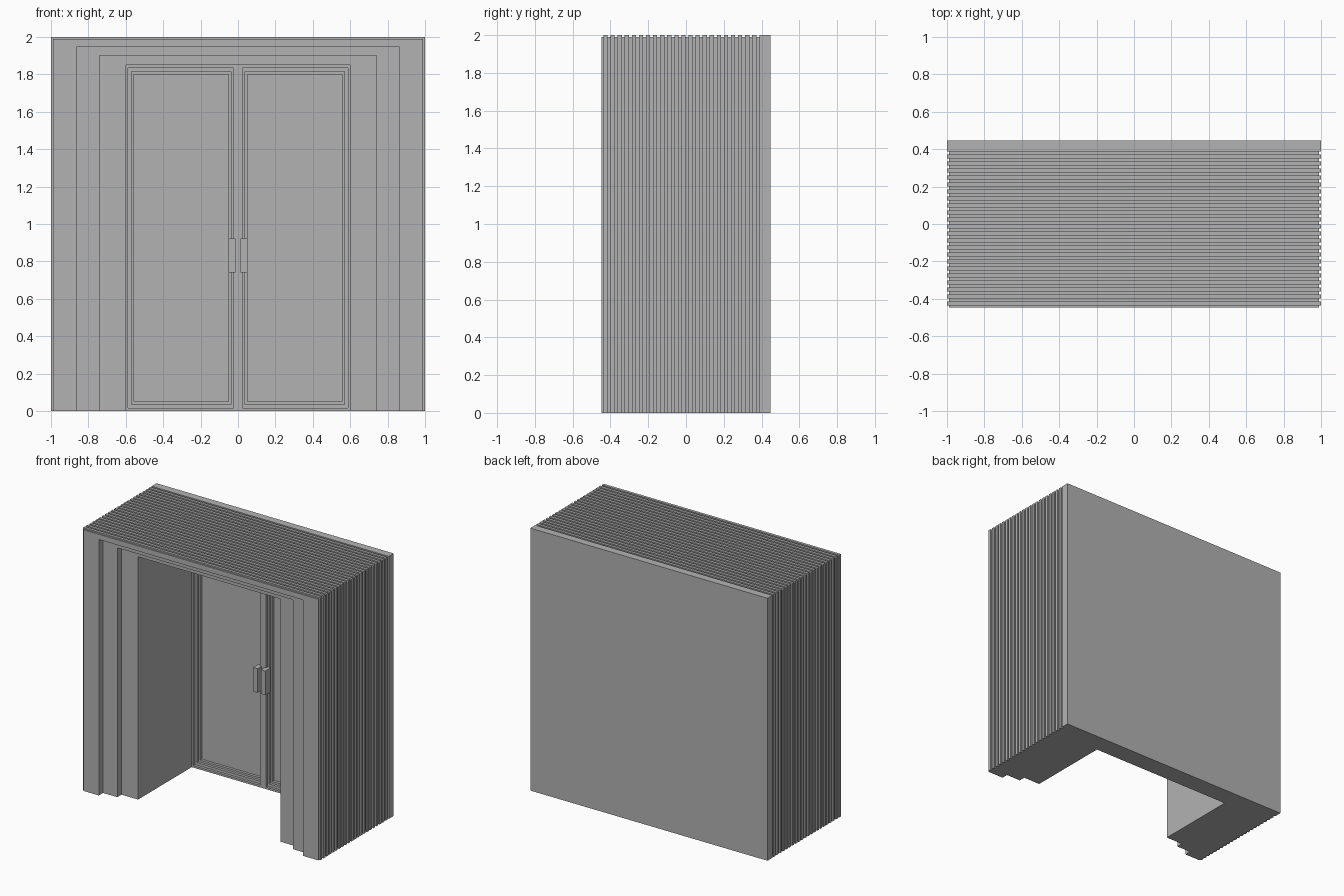
import bpy
import bmesh

cube = bpy.data.objects.get("Cube")
if cube:
    bpy.data.objects.remove(cube, do_unlink=True)

# Single grey material
grey = bpy.data.materials.new("plain_grey")
grey.use_nodes = True
colour = (0.448, 0.448, 0.448, 1)
grey.diffuse_color = colour
grey.node_tree.nodes["Principled BSDF"].inputs["Base Color"].default_value = colour


def finish(name, bm, mirror=False):
    """Turn a bmesh into a grey object, optionally mirrored across x = 0."""
    mesh = bpy.data.meshes.new(name)
    bm.to_mesh(mesh)
    bm.free()
    mesh.materials.append(grey)
    obj = bpy.data.objects.new(name, mesh)
    bpy.context.collection.objects.link(obj)
    if mirror:
        obj.modifiers.new("mirror", "MIRROR").use_axis[0] = True
    return obj


def bridge(bm, loops, closed):
    """Join successive equal-length vertex loops with quads."""
    for a, b in zip(loops, loops[1:]):
        n = len(a)
        for i in range(n if closed else n - 1):
            j = (i + 1) % n
            bm.faces.new((a[i], a[j], b[j], b[i]))


# Portal: arch outlines (half width, top, y) from the door, out the stepped
# opening, across the front and back along the ribbed outside
FRONT, BACK, DOOR = -0.447, 0.447, 0.30
STEP = 0.05
inner, outer = (0.99, 1.99), (1.0, 2.0)
outline = [
    (0.60, 1.85, DOOR), (0.60, 1.85, FRONT + 2 * STEP),
    (0.74, 1.90, FRONT + 2 * STEP), (0.74, 1.90, FRONT + STEP),
    (0.86, 1.95, FRONT + STEP), (0.86, 1.95, FRONT),
    (*inner, FRONT),
]
RIBS, PITCH, RIB_WIDTH = 22, 0.0375, 0.022
for i in range(RIBS):
    y = FRONT + 0.01 + i * PITCH
    end = y + RIB_WIDTH
    outline += [(*inner, y), (*outer, y), (*outer, end), (*inner, end)]
slab = FRONT + 0.01 + RIBS * PITCH
outline += [(*inner, slab), (*outer, slab), (*outer, BACK)]

bm = bmesh.new()
arches = [[bm.verts.new(p) for p in
           ((-w, y, 0), (-w, y, top), (w, y, top), (w, y, 0))]
          for w, top, y in outline]
bridge(bm, arches, closed=False)
bm.faces.new(arches[-1])                                   # back wall
bm.faces.new([a[0] for a in arches] + [a[3] for a in reversed(arches)])  # underside
bmesh.ops.recalc_face_normals(bm, faces=bm.faces)
finish("ribbed_portal", bm)

# Double doors: nested rectangles stepping back to a recessed panel
rings = [
    (0.0, 0.60, 0.0, 1.85), (0.025, 0.588, 0.015, 1.835),
    (0.037, 0.57, 0.035, 1.815), (0.05, 0.557, 0.05, 1.80),
]
bm = bmesh.new()
loops = []
for k, (x0, x1, z0, z1) in enumerate(rings):
    for depth in {max(k - 1, 0), k} if k else {0}:
        y = DOOR + 0.02 * depth
        loops.append([bm.verts.new(p) for p in
                      ((x0, y, z0), (x1, y, z0), (x1, y, z1), (x0, y, z1))])
bridge(bm, loops, closed=True)
bm.faces.new(loops[-1])
bmesh.ops.recalc_face_normals(bm, faces=bm.faces)
bm.normal_update()
if loops[-1][0].link_faces and bm.faces[:][-1].normal.y > 0:
    bmesh.ops.reverse_faces(bm, faces=bm.faces)
finish("double_doors", bm, mirror=True)

# Pull handles
bm = bmesh.new()
bmesh.ops.create_cube(bm, size=1)
bmesh.ops.scale(bm, vec=(0.038, 0.065, 0.183), verts=bm.verts)
bmesh.ops.translate(bm, vec=(0.0325, 0.2875, 0.832), verts=bm.verts)
finish("door_handles", bm, mirror=True)
